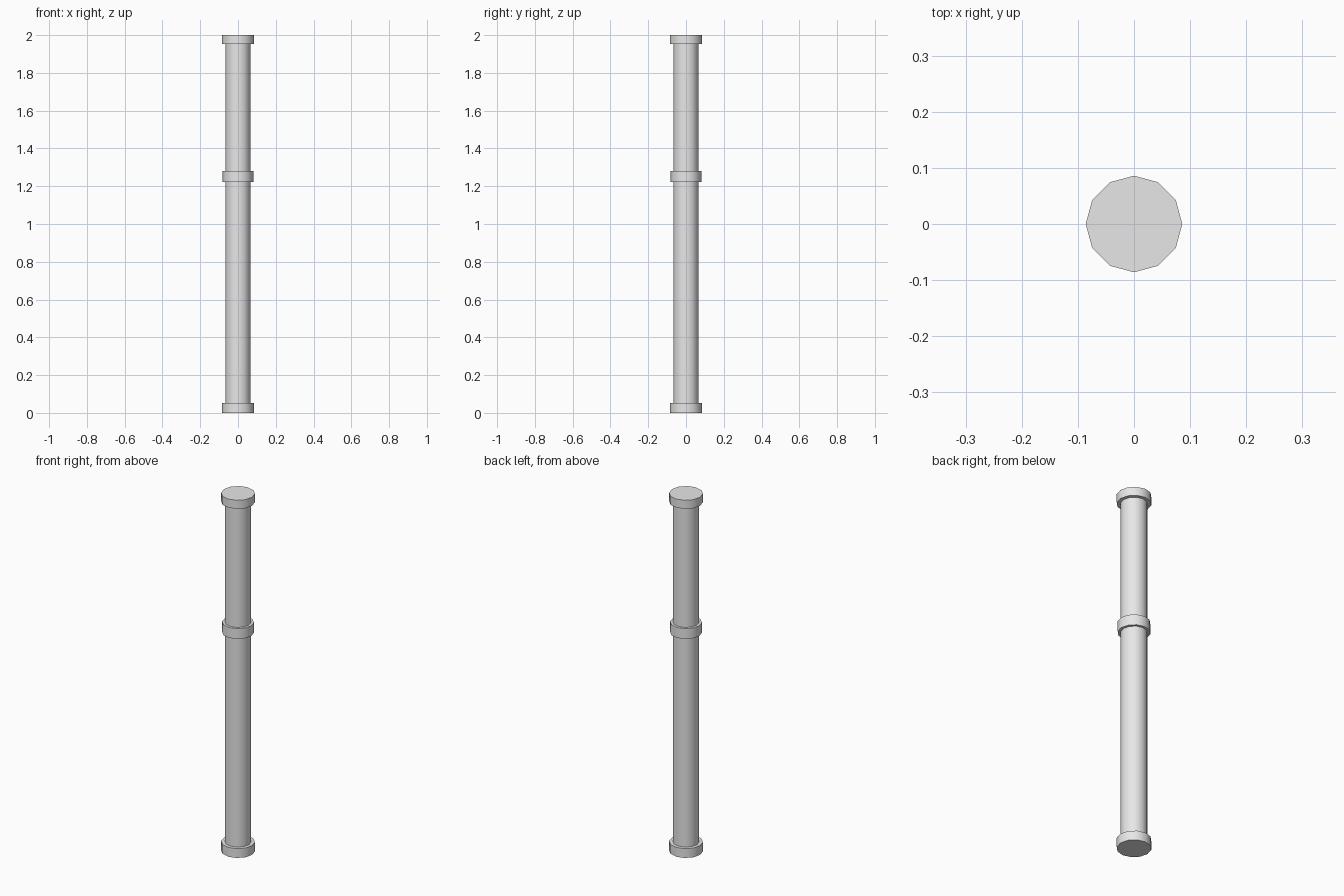
import bpy
import math

cube = bpy.data.objects.get("Cube")
if cube:
    bpy.data.objects.remove(cube, do_unlink=True)

grey = bpy.data.materials.new("light grey")
grey.use_nodes = True
colour = (0.8, 0.8, 0.8, 1)
grey.diffuse_color = colour
grey.node_tree.nodes["Principled BSDF"].inputs["Base Color"].default_value = colour


def drum(name, radius, bottom, top):
    """Twelve-sided upright cylinder between two heights."""
    bpy.ops.mesh.primitive_cylinder_add(
        vertices=12, radius=radius, depth=top - bottom,
        location=(0, 0, (bottom + top) / 2))
    obj = bpy.context.object
    obj.name = name
    obj.data.materials.append(grey)
    bpy.ops.object.shade_smooth_by_angle(angle=math.radians(40))


# Pipe and its three collars
drum("pipe", 0.067, 0.02, 1.98)
drum("bottom_flange", 0.086, 0, 0.052)
drum("middle_collar", 0.081, 1.222, 1.28)
drum("top_flange", 0.086, 1.952, 2)
